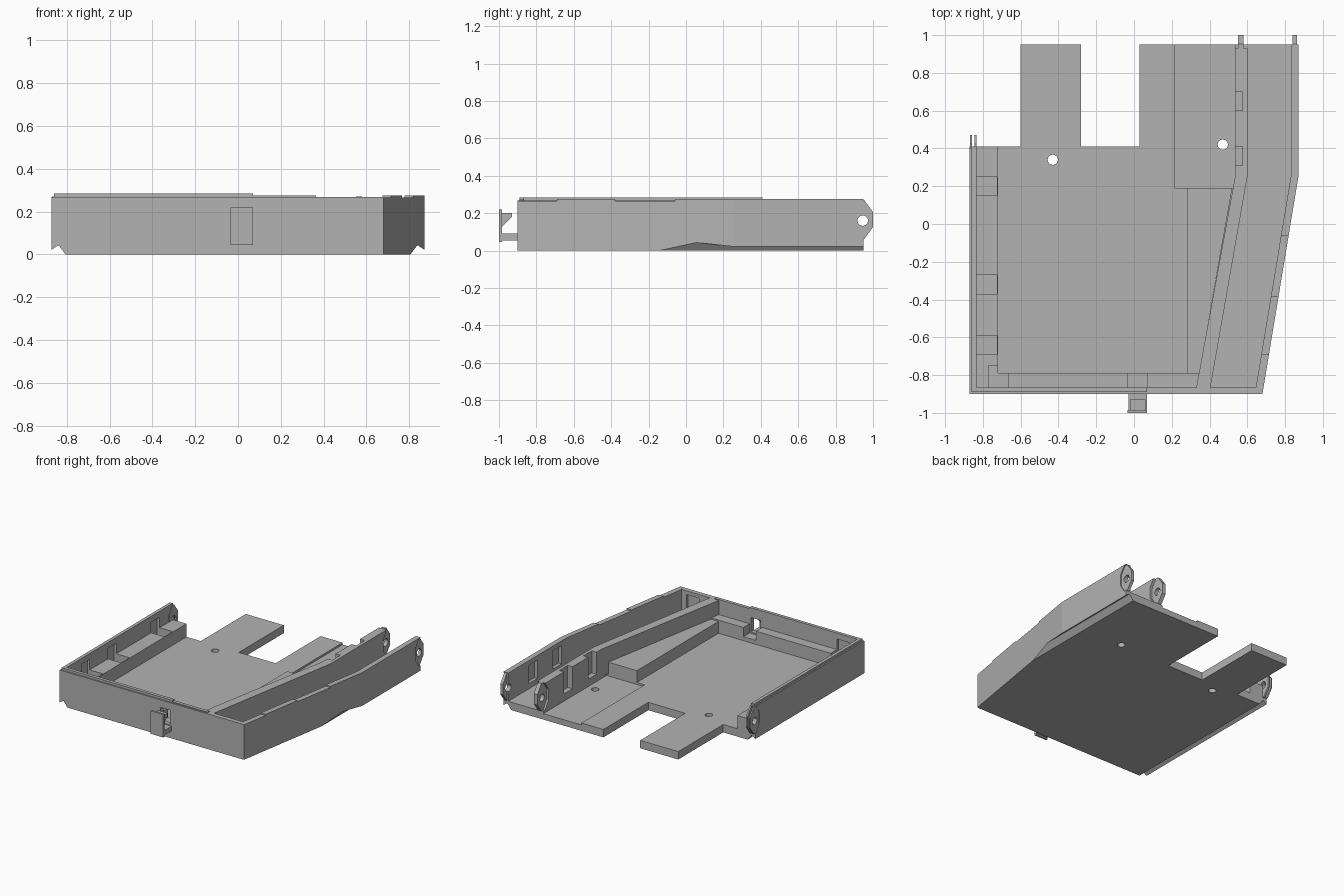
import bpy, bmesh, math

if "Cube" in bpy.data.objects:
    bpy.data.objects.remove(bpy.data.objects["Cube"])

grey = bpy.data.materials.new("plastic_grey")
grey.diffuse_color = (0.45, 0.45, 0.45, 1)
grey.use_nodes = True
grey.node_tree.nodes["Principled BSDF"].inputs["Base Color"].default_value = grey.diffuse_color
FLOOR = 0.06


def prism(name, pts, a, b, axis="z"):
    """Extrude a 2D outline from a to b along an axis."""
    place = {"z": lambda u, v, w: (u, v, w),
             "y": lambda u, v, w: (u, w, v),
             "x": lambda u, v, w: (w, u, v)}[axis]
    bm = bmesh.new()
    low = [bm.verts.new(place(u, v, a)) for u, v in pts]
    high = [bm.verts.new(place(u, v, b)) for u, v in pts]
    bm.faces.new(low)
    bm.faces.new(high)
    for i in range(len(pts)):
        j = (i + 1) % len(pts)
        bm.faces.new((low[i], low[j], high[j], high[i]))
    bmesh.ops.recalc_face_normals(bm, faces=bm.faces)
    mesh = bpy.data.meshes.new(name)
    bm.to_mesh(mesh)
    bm.free()
    mesh.materials.append(grey)
    obj = bpy.data.objects.new(name, mesh)
    bpy.context.collection.objects.link(obj)
    return obj


def box(name, x0, x1, y0, y1, z0, z1):
    return prism(name, [(x0, y0), (x1, y0), (x1, y1), (x0, y1)], z0, z1)


def ring(cx, cy, r, n=24):
    return [(cx + r * math.cos(2 * math.pi * i / n),
             cy + r * math.sin(2 * math.pi * i / n)) for i in range(n)]


def cut(obj, *cutters):
    """Subtract the cutters, then remove them."""
    for c in cutters:
        c.hide_render = True
        m = obj.modifiers.new("cut", "BOOLEAN")
        m.operation, m.solver, m.object = "DIFFERENCE", "EXACT", c
    deps = bpy.context.evaluated_depsgraph_get()
    mesh = bpy.data.meshes.new_from_object(obj.evaluated_get(deps))
    obj.modifiers.clear()
    obj.data = mesh
    for c in cutters:
        bpy.data.objects.remove(c)


def ear_outline(cy, grow=0.0):
    h = [(-0.055, 0.21), (-0.015, 0.27), (0.008, 0.27), (0.055, 0.205),
         (0.055, 0.125), (0.008, 0.062), (-0.015, 0.062), (-0.055, 0.125)]
    return [(cy + y, z) for y, z in h]


def ear(name, cy, x0, x1):
    plate = prism(name, ear_outline(cy), x0, x1, "x")
    cut(plate, prism("hole", ring(cy, 0.16, 0.028), x0 - 0.1, x1 + 0.1, "x"))


# Floor plate with two rear tongues, screw holes and grooved lower edges
floor = prism("floor_plate", [
    (-0.87, -0.9), (0.68, -0.9), (0.87, 0.25), (0.87, 0.95), (0.03, 0.95),
    (0.03, 0.41), (-0.28, 0.41), (-0.28, 0.95), (-0.6, 0.95), (-0.6, 0.41),
    (-0.87, 0.41)], 0, FLOOR)
groove = [(0.75, -0.1), (0.805, 0), (0.838, 0.043), (0.9, 0.002), (0.9, -0.1)]
cut(floor,
    prism("groove", groove, -1, 1.1, "y"),
    prism("groove", [(-x, z) for x, z in groove], -1, 1.1, "y"),
    prism("hole", ring(-0.43, 0.34, 0.027), -0.1, 0.2),
    prism("hole", ring(0.47, 0.42, 0.027), -0.1, 0.2),
    box("recess", 0.215, 0.535, 0.19, 1.0, 0.045, 0.1))

# Left wall with clip pockets, and front wall with latch opening
pockets = [(0.15, 0.25), (-0.37, -0.27), (-0.69, -0.59)]
left = box("left_wall", -0.87, -0.835, -0.865, 0.41, FLOOR, 0.268)
cut(left, *[box("pocket", -0.855, -0.7, a, b, 0.09, 0.24) for a, b in pockets],
    prism("ear_recess", ear_outline(0.415), -0.9, -0.868, "x"),
    prism("hole", ring(0.415, 0.16, 0.028), -0.9, -0.8, "x"))
front = prism("front_wall", [(-0.87, -0.9), (0.68, -0.9), (0.645, -0.865),
                             (-0.87, -0.865)], FLOOR, 0.268)
cut(front, box("opening", -0.02, 0.06, -0.95, -0.8, 0.1, 0.21),
    box("notch", -0.77, -0.665, -0.88, -0.8, 0.09, 0.24),
    box("notch", 0.49, 0.6, -0.88, -0.8, 0.09, 0.24))

# Raised lip along the left and front walls
box("left_lip", -0.86, -0.835, -0.865, 0.41, 0.268, 0.285)
box("front_lip", -0.86, 0.07, -0.89, -0.865, 0.268, 0.285)
box("front_low_lip", 0.07, 0.365, -0.89, -0.865, 0.268, 0.275)

# Inner ledge along the left and front
ledge = prism("inner_ledge", [(-0.835, -0.865), (0.33, -0.865), (0.345, -0.79),
                              (-0.72, -0.79), (-0.72, 0.41), (-0.835, 0.41)],
              FLOOR, 0.16)
cut(ledge, *[box("pocket", -0.855, -0.725, a, b, 0.09, 0.24) for a, b in pockets],
    box("notch", -0.77, -0.665, -0.89, -0.75, 0.09, 0.24),
    box("notch", -0.035, 0.07, -0.89, -0.75, 0.09, 0.24))
prism("side_ledge", [(0.28, -0.79), (0.345, -0.79), (0.52, 0.19), (0.28, 0.19)],
      FLOOR, 0.15)

# Bent inner and outer walls of the right-hand channel
REAR = 0.945
inner = prism("channel_inner_wall", [
    (0.33, -0.865), (0.405, -0.865), (0.6, 0.25), (0.6, 0.95), (0.535, 0.95),
    (0.535, 0.25)], FLOOR, 0.268)
outer = prism("channel_outer_wall", [
    (0.645, -0.865), (0.68, -0.9), (0.87, 0.25), (0.87, 0.95), (0.83, 0.95),
    (0.83, 0.25)], FLOOR, 0.275)
slots = [(0.31, 0.41), (0.6, 0.7)]
cut(inner, *[box("slot", 0.5, 0.575, a, b, 0.1, 0.4) for a, b in slots],
    prism("ear_recess", ear_outline(REAR), 0.58, 0.7, "x"),
    prism("ear_recess", ear_outline(REAR), 0.5, 0.55, "x"),
    prism("hole", ring(REAR, 0.16, 0.028), 0.5, 0.7, "x"))
cut(outer, *[box("slot", 0.8, 0.855, a, b, 0.1, 0.24) for a, b in slots],
    box("step", 0.5, 1.0, -0.38, -0.06, 0.266, 0.4),
    box("step", 0.5, 1.0, -1.0, -0.69, 0.266, 0.4),
    prism("ear_recess", ear_outline(REAR), 0.862, 0.9, "x"),
    prism("hole", ring(REAR, 0.16, 0.028), 0.8, 0.9, "x"))

# Pierced hinge ears
ear("inner_hinge_ear", REAR, 0.55, 0.58)
ear("outer_hinge_ear", REAR, 0.84, 0.862)
ear("left_hinge_ear_outer", 0.415, -0.868, -0.858)
ear("left_hinge_ear_inner", 0.415, -0.845, -0.833)

# Front latch: arm, face plate and wedge
box("latch_arm", -0.03, 0.07, -0.99, -0.89, 0.055, 0.092)
box("latch_plate", -0.035, 0.07, -1.0, -0.985, 0.045, 0.22)
prism("latch_wedge", [(-0.985, 0.2), (-0.93, 0.2), (-0.93, 0.18), (-0.985, 0.125)],
      -0.02, 0.06, "x")
